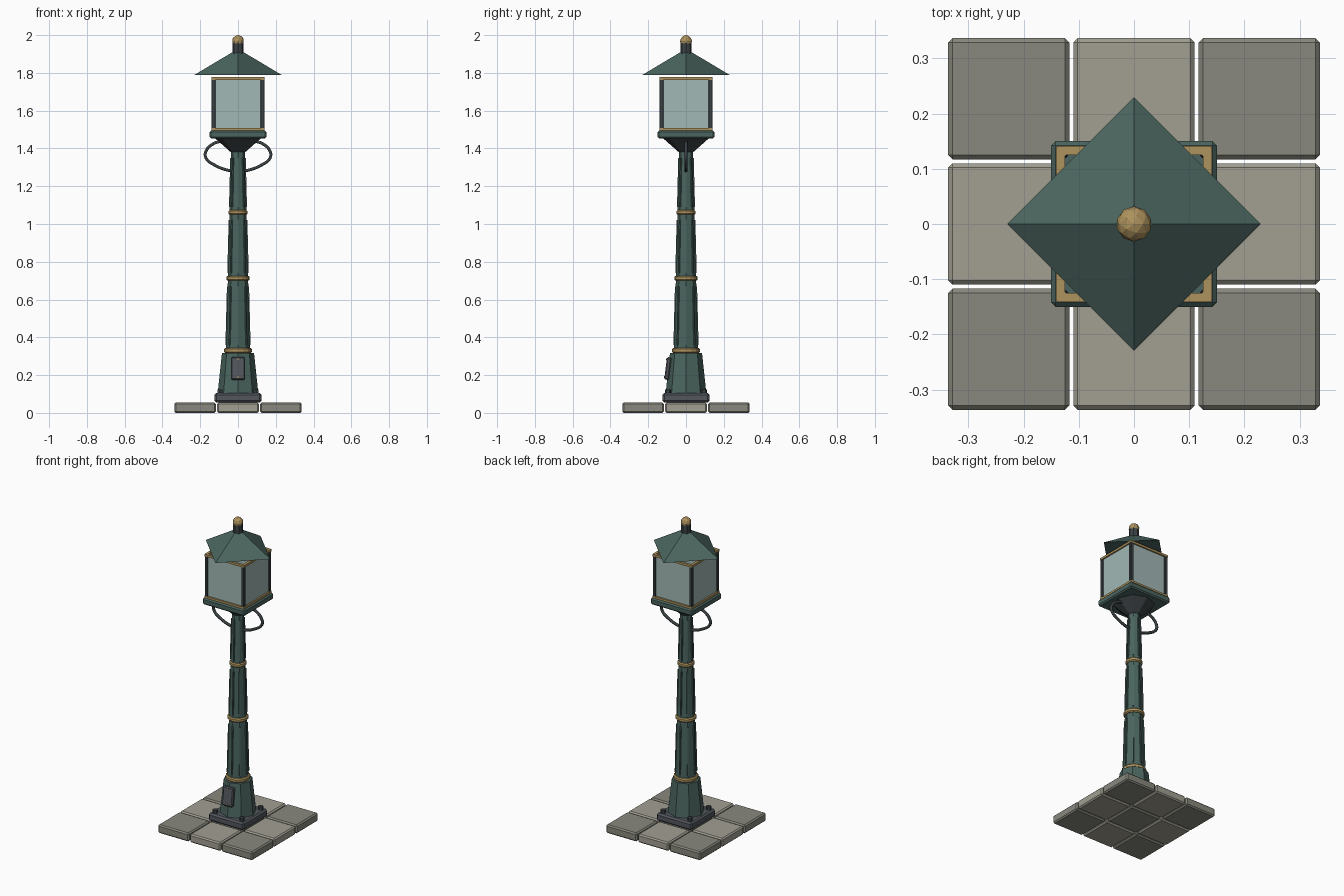
import bpy, bmesh, math
from mathutils import Vector, Matrix

if "Cube" in bpy.data.objects:
    bpy.data.objects.remove(bpy.data.objects["Cube"])


def mat(name, r, g, b):
    m = bpy.data.materials.new(name)
    m.diffuse_color = (r, g, b, 1)
    m.use_nodes = True
    m.node_tree.nodes["Principled BSDF"].inputs["Base Color"].default_value = m.diffuse_color
    return m


GREEN = mat("green_paint", 0.07, 0.13, 0.115)
IRON = mat("dark_iron", 0.045, 0.055, 0.06)
STEEL = mat("grey_steel", 0.085, 0.095, 0.11)
BRASS = mat("brass", 0.42, 0.29, 0.11)
GLASS = mat("glass", 0.36, 0.48, 0.46)
STONE_A = mat("stone_dark", 0.25, 0.25, 0.21)
STONE_B = mat("stone_light", 0.36, 0.35, 0.29)
BULB = mat("bulb_cream", 0.8, 0.7, 0.45)


def finish(bm, name, m, bevel=0):
    bmesh.ops.recalc_face_normals(bm, faces=bm.faces)
    me = bpy.data.meshes.new(name)
    bm.to_mesh(me)
    bm.free()
    me.materials.append(m)
    ob = bpy.data.objects.new(name, me)
    bpy.context.collection.objects.link(ob)
    if bevel:
        md = ob.modifiers.new("bevel", "BEVEL")
        md.width, md.segments = bevel, 1
    return ob


def box(name, m, lo, hi, bevel=0):
    lo, hi = Vector(lo), Vector(hi)
    bm = bmesh.new()
    bmesh.ops.create_cube(bm, size=1, matrix=Matrix.Translation((lo + hi) / 2)
                          @ Matrix.Diagonal((*(hi - lo), 1)))
    return finish(bm, name, m, bevel)


def cone(name, m, r0, r1, z0, z1, n=8, at=(0, 0), bevel=0):
    # vertices lie on the x and y axes
    bm = bmesh.new()
    bmesh.ops.create_cone(bm, cap_ends=True, segments=n, radius1=r0, radius2=r1, depth=z1 - z0,
                          matrix=Matrix.Translation((*at, (z0 + z1) / 2)))
    return finish(bm, name, m, bevel)


def ball(name, m, r, z):
    bm = bmesh.new()
    bmesh.ops.create_icosphere(bm, subdivisions=2, radius=r, matrix=Matrix.Translation((0, 0, z)))
    return finish(bm, name, m)


# paving: 3 x 3 bevelled slabs
for i in (-1, 0, 1):
    for j in (-1, 0, 1):
        x, y = i * 0.227, j * 0.227
        box("paving_slab", STONE_B if (i + j) % 2 else STONE_A,
            (x - 0.11, y - 0.11, 0), (x + 0.11, y + 0.11, 0.055), 0.008)

# foot plate, anchor bolts and pedestal
box("foot_plate", STEEL, (-0.125, -0.125, 0.055), (0.125, 0.125, 0.105), 0.01)
for sx in (-1, 1):
    for sy in (-1, 1):
        cone("anchor_bolt", IRON, 0.016, 0.016, 0.1, 0.125, 6, (sx * 0.095, sy * 0.095))
cone("pedestal", GREEN, 0.108, 0.085, 0.1, 0.317)

# access hatch leaning with the pedestal
hatch = box("access_hatch", STEEL, (-0.037, -0.012, -0.06), (0.037, 0.012, 0.06), 0.006)
hatch.location, hatch.rotation_euler = (0, -0.096, 0.235), (math.radians(-7), 0, 0)
for s in (-1, 1):
    screw = cone("hatch_screw", BRASS, 0.005, 0.005, -0.002, 0.003)
    screw.matrix_world = (Matrix.Translation((0, -0.096, 0.235)) @ Matrix.Rotation(math.radians(-7), 4, "X")
                          @ Matrix.Translation((0, -0.012, s * 0.048)) @ Matrix.Rotation(math.pi / 2, 4, "X"))

# tapered octagonal shaft
Z0, Z1, R0, R1 = 0.31, 1.39, 0.064, 0.036


def shaft_r(z):
    return R0 + (R1 - R0) * (z - Z0) / (Z1 - Z0)


cone("shaft", GREEN, R0, R1, Z0, Z1)

# raised ribs on each shaft section
for a, b in ((0.36, 0.67), (0.74, 1.02), (1.09, 1.35)):
    bm = bmesh.new()
    for k in range(8):
        rot = Matrix.Rotation(k * math.pi / 4, 4, "Z")
        vs = []
        for z in (a, b):
            r = shaft_r(z)
            vs += [bm.verts.new(rot @ Vector((r + dx, dy, z)))
                   for dx, dy in ((-0.008, -0.005), (0.004, -0.004), (0.004, 0.004), (-0.008, 0.005))]
        for f in ((0, 1, 2, 3), (4, 5, 6, 7), (0, 1, 5, 4), (1, 2, 6, 5), (2, 3, 7, 6), (3, 0, 4, 7)):
            bm.faces.new([vs[q] for q in f])
    finish(bm, "shaft_ribs", GREEN)

# brass collars
for z, r in ((0.33, 0.073), (0.713, 0.062), (1.062, 0.05)):
    cone("brass_collar", BRASS, r, r, z - 0.013, z + 0.013, 16, bevel=0.006)

# scroll arms under the lantern
for s in (-1, 1):
    pts = [(0.03, 1.282), (0.055, 1.285), (0.12, 1.31), (0.17, 1.35), (0.17, 1.385), (0.13, 1.425), (0.08, 1.44)]
    cu = bpy.data.curves.new("scroll_arm", "CURVE")
    cu.dimensions, cu.bevel_depth, cu.bevel_resolution, cu.resolution_u = "3D", 0.009, 1, 4
    cu.use_fill_caps = True
    sp = cu.splines.new("BEZIER")
    sp.bezier_points.add(len(pts) - 1)
    for p, (x, z) in zip(sp.bezier_points, pts):
        p.co = (s * x, 0, z)
        p.handle_left_type = p.handle_right_type = "AUTO"
    cu.materials.append(IRON)
    bpy.context.collection.objects.link(bpy.data.objects.new("scroll_arm", cu))

# lantern cup and tray
cone("lantern_cup", IRON, 0.038, 0.125, 1.38, 1.457)
box("lantern_tray", GREEN, (-0.15, -0.15, 1.453), (0.15, 0.15, 1.495), 0.008)

# lantern cage: posts, brass rails, glass panes
for k in range(4):
    rot = Matrix.Rotation(k * math.pi / 2, 4, "Z")
    parts = [box("corner_post", IRON, (0.12, 0.12, 1.49), (0.14, 0.14, 1.775), 0.003),
             box("lower_rail", BRASS, (-0.14, -0.141, 1.494), (0.14, -0.125, 1.508)),
             box("upper_rail", BRASS, (-0.14, -0.141, 1.763), (0.14, -0.125, 1.777)),
             box("glass_pane", GLASS, (-0.122, -0.132, 1.508), (0.122, -0.126, 1.763))]
    for p in parts:
        p.matrix_world = rot

# bulb and socket
cone("bulb_socket", BRASS, 0.035, 0.03, 1.49, 1.55)
ball("bulb", BULB, 0.05, 1.59)

# pyramid roof, neck and finial
cone("roof", GREEN, 0.23, 0.034, 1.79, 1.907, 4)
cone("finial_neck", IRON, 0.03, 0.03, 1.9, 1.96)
ball("finial_ball", BRASS, 0.032, 1.968)
